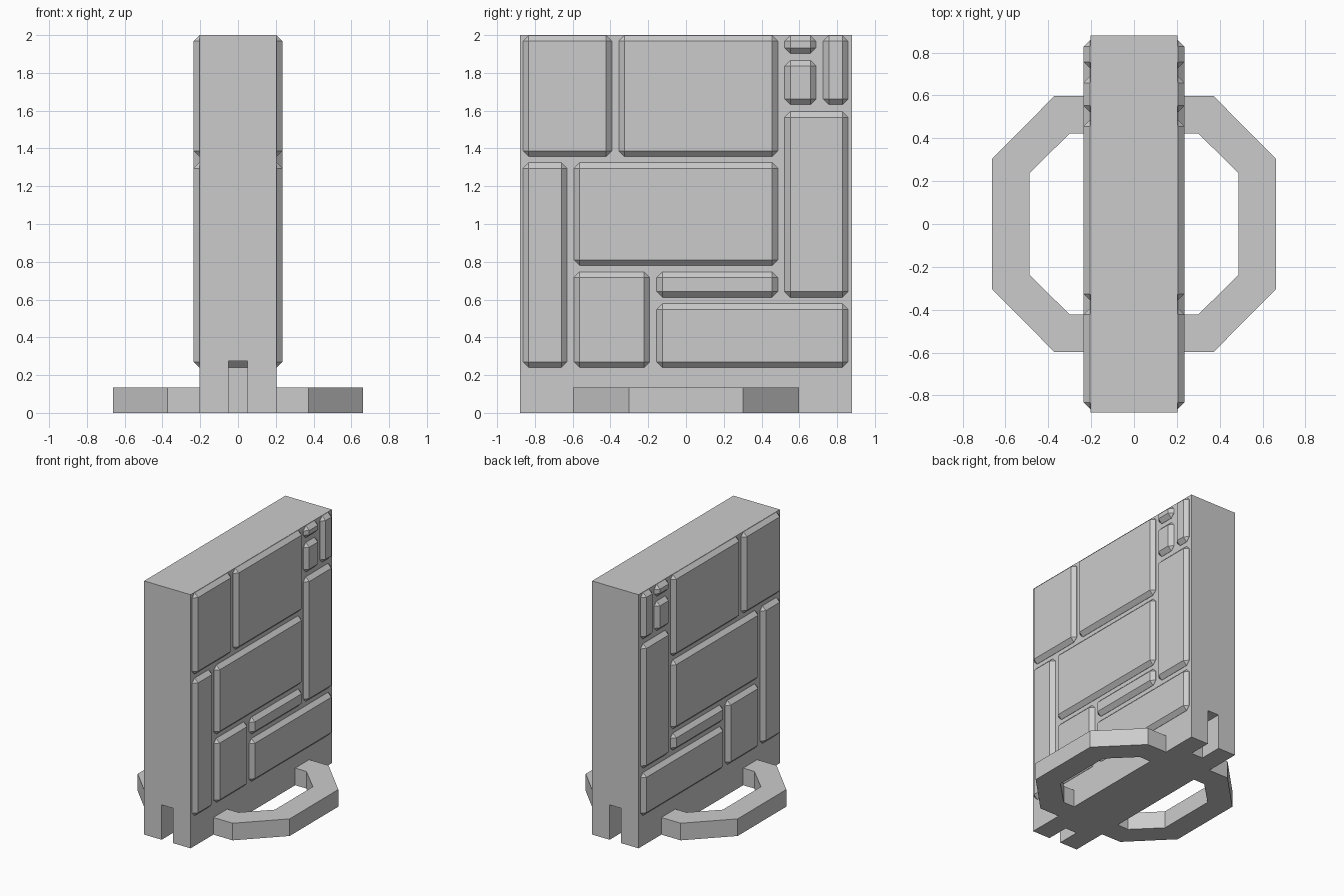
import bpy
import bmesh
from mathutils import Vector

if "Cube" in bpy.data.objects:
    bpy.data.objects.remove(bpy.data.objects["Cube"])

stone = bpy.data.materials.new("grey_stone")
stone.use_nodes = True
GREY = (0.6, 0.6, 0.6, 1)
stone.diffuse_color = GREY
stone.node_tree.nodes["Principled BSDF"].inputs["Base Color"].default_value = GREY


def make_object(name, bm):
    bmesh.ops.recalc_face_normals(bm, faces=bm.faces)
    mesh = bpy.data.meshes.new(name)
    bm.to_mesh(mesh)
    bm.free()
    mesh.materials.append(stone)
    obj = bpy.data.objects.new(name, mesh)
    bpy.context.collection.objects.link(obj)
    return obj


def add_box(bm, low, high):
    low, high = Vector(low), Vector(high)
    verts = bmesh.ops.create_cube(bm, size=1)["verts"]
    for v in verts:
        v.co = (low + high) / 2 + v.co * (high - low)
    return verts


def extrude_profile(bm, points, direction):
    face = bm.faces.new([bm.verts.new(p) for p in points])
    result = bmesh.ops.extrude_face_region(bm, geom=[face], use_keep_orig=True)
    moved = [g for g in result["geom"] if isinstance(g, bmesh.types.BMVert)]
    bmesh.ops.translate(bm, verts=moved, vec=direction)


# Wall slab
HALF_X, HALF_Y, HEIGHT = 0.203, 0.88, 2.0
bm = bmesh.new()
add_box(bm, (-HALF_X, -HALF_Y, 0), (HALF_X, HALF_Y, HEIGHT))
wall = make_object("wall_slab", bm)

# Connector notches at the foot of both ends, with a chamfered inner ceiling
bm = bmesh.new()
DEPTH, TOP, CHAMFER = 0.18, 0.275, 0.035
inner = HALF_Y - DEPTH
for side in (-1, 1):
    profile = [(1, -0.1), (1, TOP), (inner + CHAMFER, TOP),
               (inner, TOP - CHAMFER), (inner, -0.1)]
    extrude_profile(bm, [(-0.05, side * y, z) for y, z in profile], (0.1, 0, 0))
cutter = make_object("notch_cutter", bm)
cutter.hide_render = True

cut = wall.modifiers.new("notches", "BOOLEAN")
cut.operation = "DIFFERENCE"
cut.solver = "EXACT"
cut.object = cutter
bpy.context.view_layer.objects.active = wall
bpy.ops.object.modifier_apply(modifier=cut.name)
bpy.data.objects.remove(cutter)

# Raised stone blocks: y from, y to, z from, z to
BLOCKS = [
    (-0.863, -0.393, 1.357, 1.998),
    (-0.356, 0.486, 1.357, 1.998),
    (0.522, 0.689, 1.903, 1.998),
    (0.522, 0.689, 1.632, 1.866),
    (0.726, 0.858, 1.632, 1.998),
    (0.522, 0.858, 0.612, 1.595),
    (-0.863, -0.63, 0.24, 1.325),
    (-0.593, 0.486, 0.78, 1.325),
    (-0.593, -0.192, 0.24, 0.747),
    (-0.155, 0.486, 0.612, 0.747),
    (-0.155, 0.858, 0.24, 0.578),
]
for side, label in ((1, "left"), (-1, "right")):
    bm = bmesh.new()
    for y0, y1, z0, z1 in BLOCKS:
        add_box(bm, (min(side * 0.1, side * 0.235), y0, z0),
                (max(side * 0.1, side * 0.235), y1, z1))
    bmesh.ops.bevel(bm, geom=bm.edges[:], offset=0.03, segments=1, affect="EDGES")
    make_object(label + "_stone_blocks", bm)

# Eight-sided foot ring passing through the wall
OUTER = [(0.372, 0.597), (0.663, 0.303)]
INNER = [(0.3, 0.423), (0.487, 0.237)]


def octagon(quarter):
    half = quarter + [(x, -y) for x, y in reversed(quarter)]
    return half + [(-x, -y) for x, y in half]


bm = bmesh.new()
outer = [bm.verts.new((x, y, 0)) for x, y in octagon(OUTER)]
hole = [bm.verts.new((x, y, 0)) for x, y in octagon(INNER)]
for i in range(len(outer)):
    j = (i + 1) % len(outer)
    bm.faces.new((outer[i], outer[j], hole[j], hole[i]))
result = bmesh.ops.extrude_face_region(bm, geom=bm.faces[:], use_keep_orig=True)
moved = [g for g in result["geom"] if isinstance(g, bmesh.types.BMVert)]
bmesh.ops.translate(bm, verts=moved, vec=(0, 0, 0.135))
make_object("foot_ring", bm)
